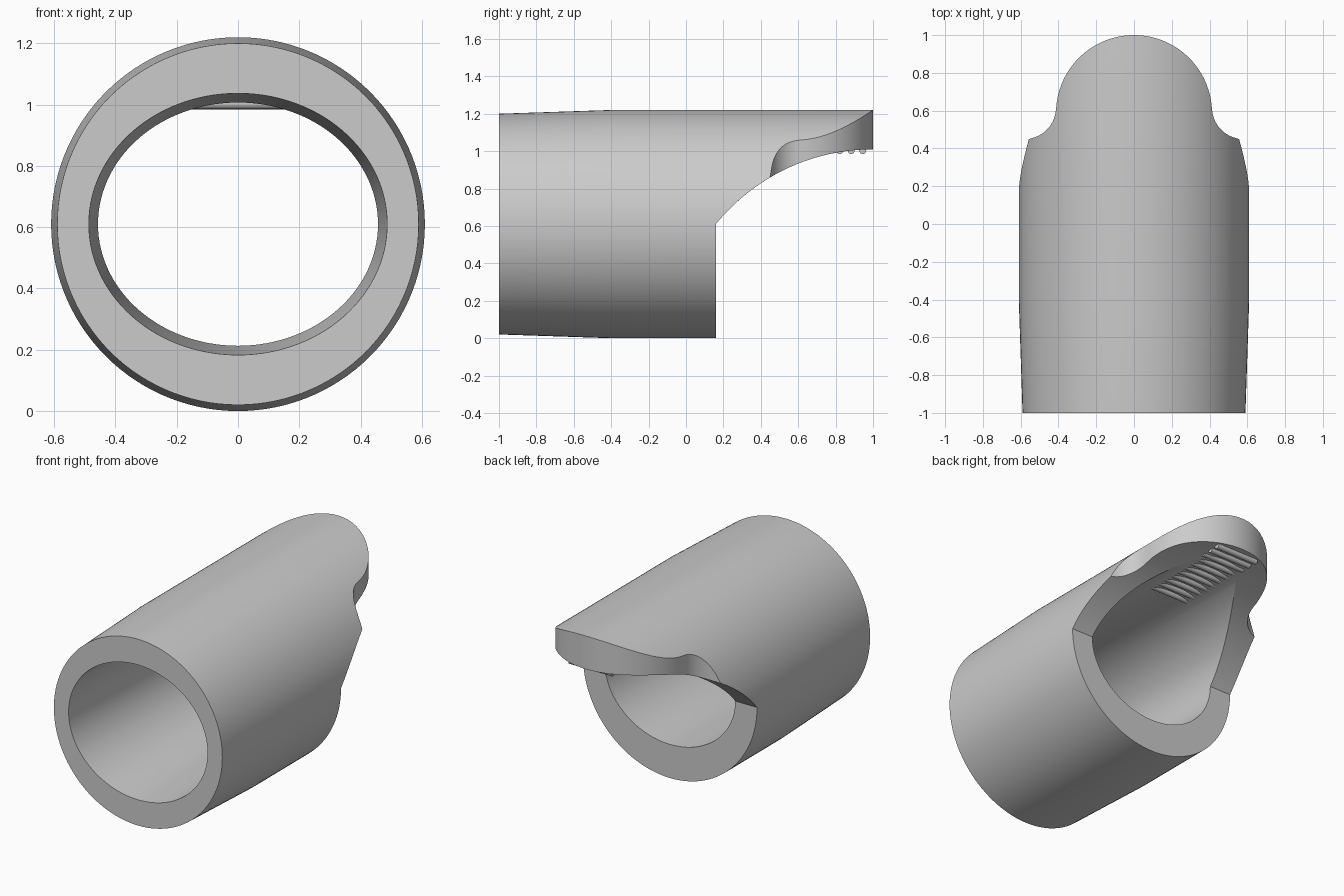
import bpy
import bmesh
from math import sin, cos, acos, sqrt, pi, radians

cube = bpy.data.objects.get("Cube")
if cube:
    bpy.data.objects.remove(cube, do_unlink=True)

AXIS_Z = 0.61
OUTER = 0.61
BORE_X, BORE_Z = 0.457, 0.397
SWEEP_Z, SWEEP_R = -0.072, 1.082     # arc of the underside opening, centred on y = 1
STEP_Y = 0.16
WALL_STEPS = 10

grey = bpy.data.materials.new("plain grey")
grey.use_nodes = True
grey.diffuse_color = (0.6, 0.6, 0.6, 1)
grey.node_tree.nodes["Principled BSDF"].inputs["Base Color"].default_value = (0.6, 0.6, 0.6, 1)


def finish(name, bm, angle):
    bmesh.ops.recalc_face_normals(bm, faces=bm.faces)
    mesh = bpy.data.meshes.new(name)
    bm.to_mesh(mesh)
    bm.free()
    mesh.materials.append(grey)
    obj = bpy.data.objects.new(name, mesh)
    bpy.context.collection.objects.link(obj)
    bpy.ops.object.select_all(action="DESELECT")
    obj.select_set(True)
    bpy.context.view_layer.objects.active = obj
    bpy.ops.object.shade_smooth_by_angle(angle=radians(angle))


def arc(cx, cy, r, start, end, steps):
    angles = [radians(start + (end - start) * i / steps) for i in range(steps + 1)]
    return [(cx + r * cos(a), cy + r * sin(a)) for a in angles]


def opening_y(z):
    """Where the underside opening ends the wall at a given height."""
    if z <= AXIS_Z:
        return STEP_Y
    if z >= SWEEP_Z + SWEEP_R:
        return 1.0
    return max(STEP_Y, 1 - sqrt(SWEEP_R ** 2 - (z - SWEEP_Z) ** 2))


def opening_z(y):
    return SWEEP_Z + sqrt(SWEEP_R ** 2 - (1 - y) ** 2)


def wall_row(angle, plan_y):
    """One lengthwise slice of the wall, as a closed loop of points."""
    c, s = cos(angle), sin(angle)
    x, z = OUTER * c, AXIS_Z + OUTER * s
    crease = min(z, opening_z(plan_y)) if plan_y else z
    back = min(plan_y or 1, opening_y(z))
    bx, bz = BORE_X * c, AXIS_Z + BORE_Z * s
    row = [(0.59 * c, -1, AXIS_Z + 0.59 * s), (x, -0.4, z), (x, back, z)]
    for i in range(WALL_STEPS + 1):
        t = i / WALL_STEPS
        pz = crease + (bz - crease) * t
        y = back if i == 0 else opening_y(pz)
        row.append((x + (bx - x) * t, y, pz))
    row += [(bx, -0.4, bz), (0.487 * c, -1, AXIS_Z + 0.427 * s)]
    return row


# Plan outline of the right half: rounded tongue, concave shoulder, then plain wall
outline = arc(0, 0.587, 0.413, 90, 4, 32) + arc(0.58, 0.617, 0.167, 184, 262, 14)
rows = [wall_row(acos(x / OUTER), y) for x, y in outline]
rows += [wall_row(radians(a), None) for a in range(21, -91, -3)]
rows += [[(-x, y, z) for x, y, z in row] for row in reversed(rows[1:-1])]

# Sleeve: tapered round outside, oval bore, cut-away back end
bm = bmesh.new()
loops = [[bm.verts.new(p) for p in row] for row in rows]
for a, b in zip(loops, loops[1:] + loops[:1]):
    for i in range(len(a)):
        j = (i + 1) % len(a)
        bm.faces.new((a[i], a[j], b[j], b[i]))
bmesh.ops.remove_doubles(bm, verts=bm.verts, dist=0.00002)
finish("sleeve", bm, 25)

# Grip ridges under the tongue
for n in range(11):
    ring = arc(0.945 - 0.0615 * n, 1.004, 0.019, 0, 337.5, 15)
    bm = bmesh.new()
    ends = [[bm.verts.new((x, y, z)) for y, z in ring] for x in (-0.15, 0.15)]
    for end in ends:
        bm.faces.new(end)
    for i in range(len(ring)):
        bm.faces.new((ends[0][i - 1], ends[0][i], ends[1][i], ends[1][i - 1]))
    finish("grip_ridge_%d" % (n + 1), bm, 35)
